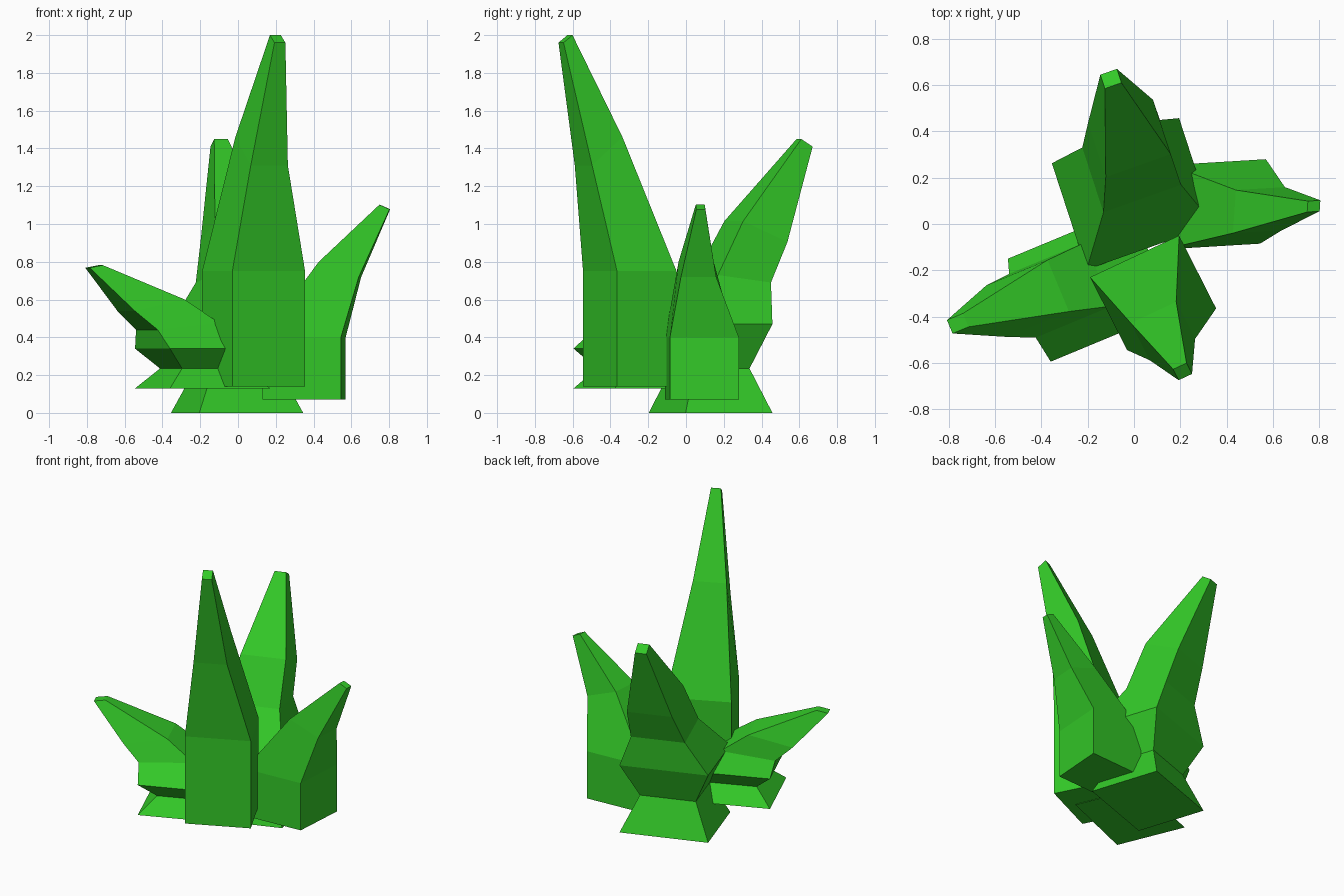
import bpy
import bmesh
from mathutils import Vector

green = bpy.data.materials.new("leaf green")
green.diffuse_color = (0.033, 0.58, 0.021, 1)


def leaf(name, side, out, rings):
    """Loft four-sided rings. side/out are half-edges of the base footprint;
    each ring is (centre x, y, z, scale, rise): inner edge lifted, outer edge lowered."""
    u, v = Vector((*side, 0)), Vector((*out, 0))
    bm = bmesh.new()
    loops = []
    for x, y, z, s, rise in rings:
        loops.append([bm.verts.new(Vector((x, y, z - b * rise)) + s * (a * u + b * v))
                      for a, b in ((-1, -1), (1, -1), (1, 1), (-1, 1))])
    for lo, hi in zip(loops, loops[1:]):
        for i in range(4):
            j = (i + 1) % 4
            bm.faces.new((lo[i], lo[j], hi[j], hi[i]))
    bm.faces.new(loops[0])
    bm.faces.new(loops[-1])
    bmesh.ops.recalc_face_normals(bm, faces=bm.faces)
    mesh = bpy.data.meshes.new(name)
    bm.to_mesh(mesh)
    bm.free()
    mesh.materials.append(green)
    obj = bpy.data.objects.new(name, mesh)
    bpy.context.collection.objects.link(obj)


# Tall leaf leaning to the front
leaf("tall_front_leaf", (0.1925, 0.09), (0.08, -0.1575), [
    (0.0825, -0.2975, 0.14, 1, 0),
    (0.0825, -0.2975, 0.75, 1, 0),
    (0.125, -0.4625, 1.385, 0.51, 0.075),
    (0.21, -0.638, 1.98, 0.15, 0.02)])

# Waisted leaf leaning to the back
leaf("back_leaf", (0.275, 0.0975), (-0.075, 0.23), [
    (-0.005, 0.13, 0, 1, 0),
    (-0.005, 0.13, 0.235, 0.63, 0),
    (-0.005, 0.13, 0.47, 1, 0),
    (-0.01, 0.25, 0.71, 0.61, 0.02),
    (-0.02, 0.37, 0.96, 0.51, 0.055),
    (-0.1, 0.628, 1.43, 0.13, 0.02)])

# Short leaf leaning to the right
leaf("right_leaf", (0.0125, 0.1825), (0.2075, 0.0125), [
    (0.35, 0.085, 0.07, 1, 0),
    (0.35, 0.085, 0.4, 1, 0),
    (0.54, 0.06, 0.76, 0.51, 0.04),
    (0.777, 0.077, 1.09, 0.13, 0.012)])

# Low waisted leaf leaning to the left
leaf("left_leaf", (0.0925, -0.2225), (-0.265, -0.11), [
    (-0.1875, -0.2625, 0.13, 1, 0),
    (-0.1875, -0.2625, 0.235, 0.63, 0),
    (-0.1875, -0.2625, 0.34, 1, 0),
    (-0.318, -0.285, 0.457, 0.62, 0.017),
    (-0.46, -0.322, 0.57, 0.5, 0.03),
    (-0.762, -0.43, 0.775, 0.13, 0.007)])
